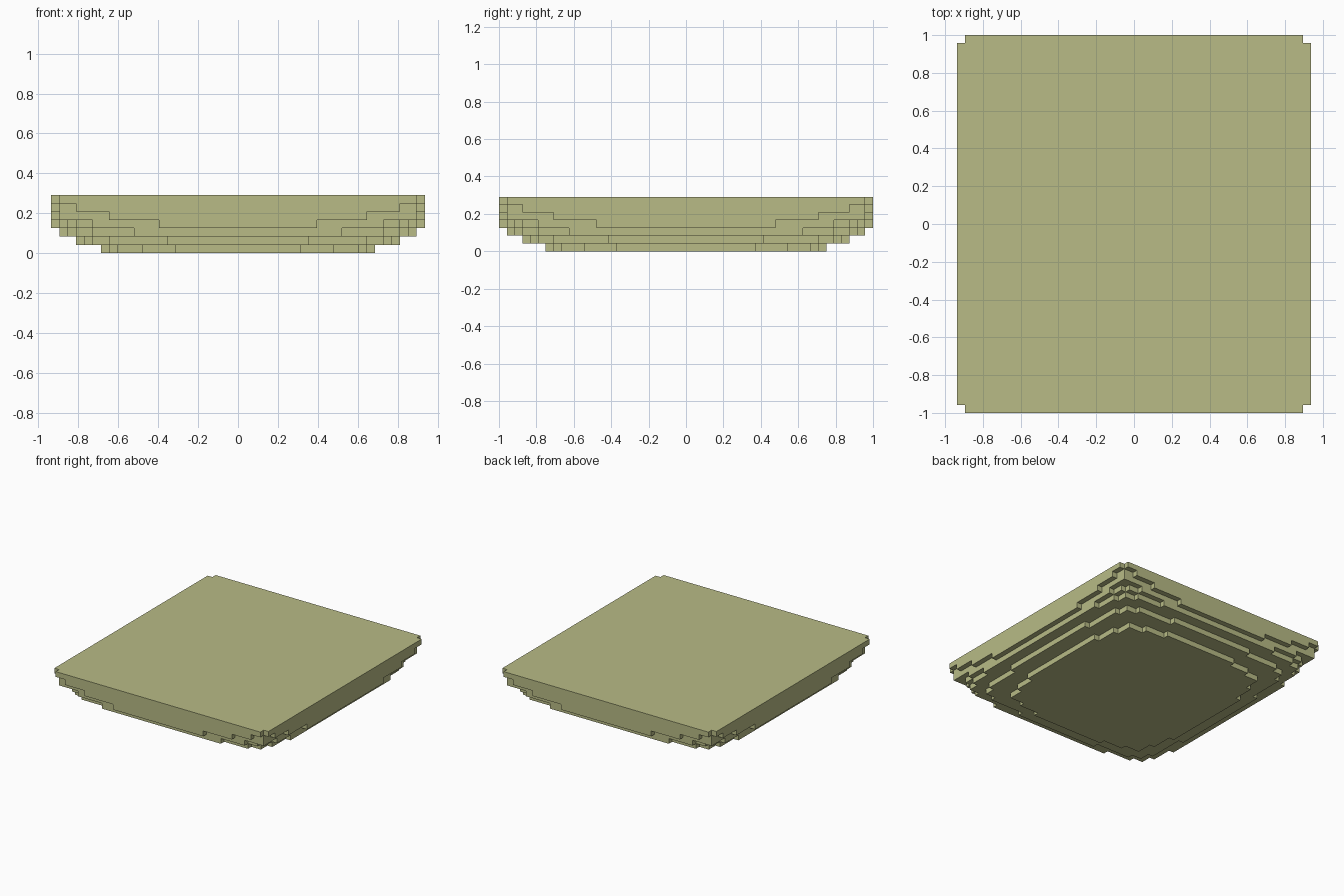
import bpy
import bmesh

UNIT = 2 / 48            # edge length of one block
HALF_X, HALF_Y = 22.5, 24

cube = bpy.data.objects.get("Cube")
if cube:
    bpy.data.objects.remove(cube, do_unlink=True)

olive = bpy.data.materials.new("pale_olive")
olive.use_nodes = True
colour = (0.479, 0.497, 0.238, 1)
olive.diffuse_color = colour
olive.node_tree.nodes["Principled BSDF"].inputs["Base Color"].default_value = colour


def stepped_corner(insets):
    """Staircase from the front edge to the side edge, in blocks."""
    rects = [(HALF_X - a, HALF_Y - b) for a, b in insets]
    points = []
    for i, (x, y) in enumerate(rects):
        if i:
            points.append((rects[i - 1][0], y))
        points.append((x, y))
    return points


def add_tier(name, level, insets):
    """One block-high slab with the same staircase on all four corners."""
    corner = stepped_corner(insets)
    back = corner[::-1]
    outline = (back + [(-x, y) for x, y in corner[::1]][0:]
               + [(-x, -y) for x, y in back] + [(x, -y) for x, y in corner])
    # The quadrants run anticlockwise: right-back, left-back, left-front, right-front
    bm = bmesh.new()
    verts = [bm.verts.new((x * UNIT, y * UNIT, level * UNIT)) for x, y in outline]
    base = bm.faces.new(verts)
    top = bmesh.ops.extrude_face_region(bm, geom=[base], use_keep_orig=True)["geom"]
    bmesh.ops.translate(bm, vec=(0, 0, UNIT),
                        verts=[v for v in top if isinstance(v, bmesh.types.BMVert)])
    bmesh.ops.recalc_face_normals(bm, faces=bm.faces)
    mesh = bpy.data.meshes.new(name)
    bm.to_mesh(mesh)
    bm.free()
    mesh.materials.append(olive)
    obj = bpy.data.objects.new(name, mesh)
    bpy.context.collection.objects.link(obj)


# Tiers from the base upward: (x inset, y inset) of each corner step
tiers = [
    ("base_tier", [(15, 6), (11, 7), (8, 8), (7, 11), (6, 15)]),
    ("second_tier", [(14, 3), (7, 4), (5, 5), (4, 7), (3, 14)]),
    ("third_tier", [(10, 1), (5, 2), (3, 3), (2, 5), (1, 9)]),
    ("fourth_tier", [(13, 0), (5, 1), (3, 2), (2, 3), (1, 5), (0, 12.5)]),
    ("fifth_tier", [(7, 0), (1, 1), (0, 7)]),
    ("sixth_tier", [(3, 0), (1, 1), (0, 3)]),
    ("top_slab", [(1, 0), (0, 1)]),
]
for level, (name, insets) in enumerate(tiers):
    add_tier(name, level, insets)
